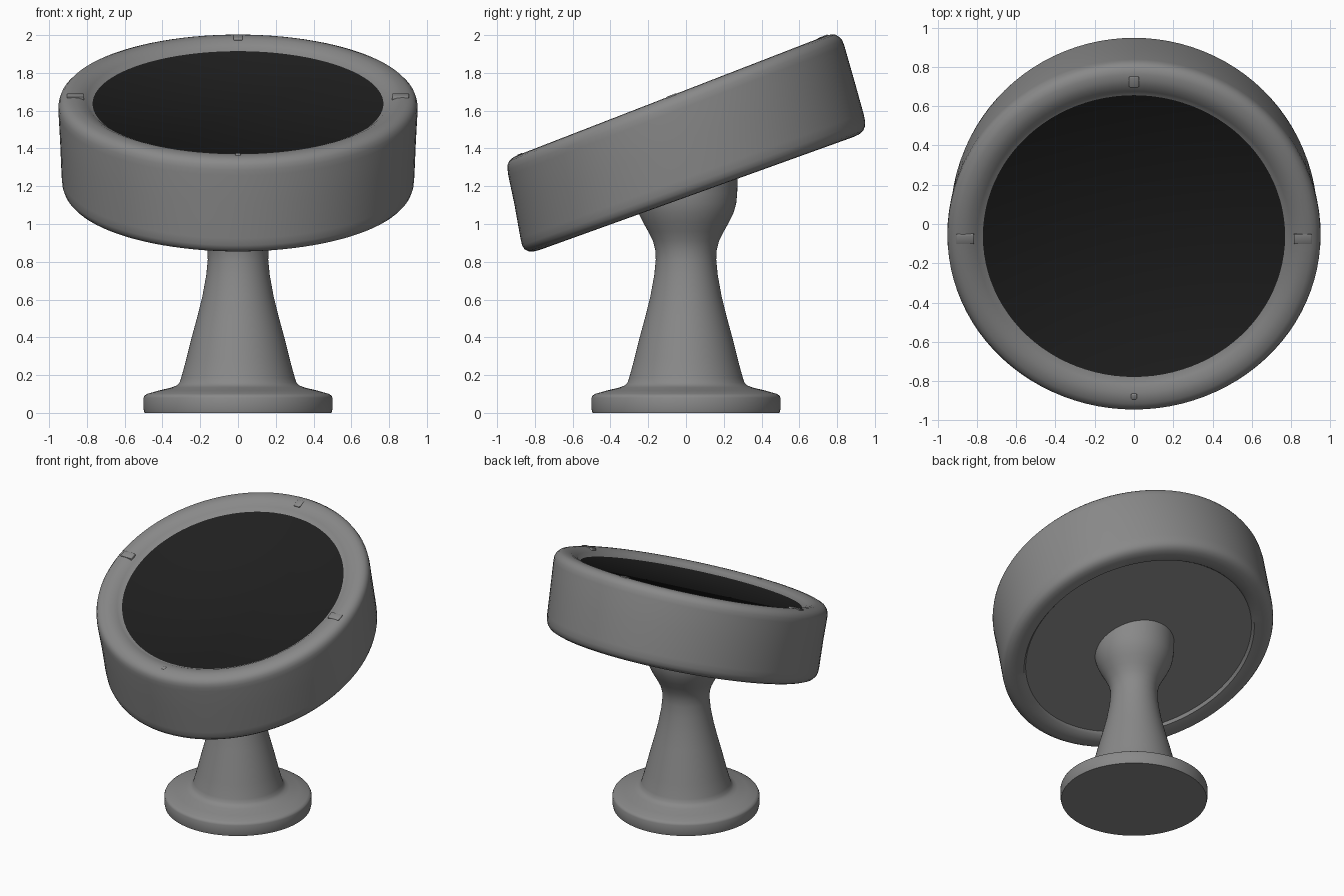
import bpy, bmesh, math
from mathutils import Matrix

if "Cube" in bpy.data.objects:
    bpy.data.objects.remove(bpy.data.objects["Cube"])

SEG = 96


def frame(y, z, tilt, y_scale):
    return (Matrix.Translation((0, y, z)) @ Matrix.Rotation(math.radians(tilt), 4, 'X')
            @ Matrix.Diagonal((1, y_scale, 1, 1)))


# The head's top and underside are tilted slightly differently
TOP = frame(0.01, 1.452, 21.2, 1.0)
BOTTOM = frame(-0.04, 1.43, 19.8, 1.04)


def material(name, v):
    m = bpy.data.materials.new(name)
    m.diffuse_color = (v, v, v, 1)
    m.use_nodes = True
    m.node_tree.nodes["Principled BSDF"].inputs["Base Color"].default_value = m.diffuse_color
    return m


grey = material("mid_grey", 0.25)
black = material("screen_black", 0.0135)


def finish(name, bm, mats, matrix, angle=45):
    bmesh.ops.recalc_face_normals(bm, faces=bm.faces)
    me = bpy.data.meshes.new(name)
    bm.to_mesh(me)
    bm.free()
    ob = bpy.data.objects.new(name, me)
    bpy.context.collection.objects.link(ob)
    for m in mats:
        me.materials.append(m)
    ob.matrix_world = matrix
    bpy.ops.object.select_all(action='DESELECT')
    ob.select_set(True)
    bpy.context.view_layer.objects.active = ob
    bpy.ops.object.shade_smooth_by_angle(angle=math.radians(angle))
    return ob


def lathe(profile):
    """Solid of revolution about z, with flat end caps."""
    bm = bmesh.new()
    rings = []
    for r, z in profile:
        rings.append([bm.verts.new((r * math.cos(2 * math.pi * i / SEG),
                                    r * math.sin(2 * math.pi * i / SEG), z))
                      for i in range(SEG)])
    for a, b in zip(rings, rings[1:]):
        for i in range(SEG):
            j = (i + 1) % SEG
            bm.faces.new((a[i], a[j], b[j], b[i]))
    bm.faces.new(rings[0])
    bm.faces.new(rings[-1])
    return bm


# Pedestal: round foot, concave column and flared neck
stand = [(0.495, 0), (0.5, 0.02), (0.5, 0.08), (0.495, 0.092), (0.48, 0.101),
         (0.42, 0.118), (0.35, 0.135), (0.325, 0.145), (0.31, 0.16), (0.301, 0.185),
         (0.275, 0.28), (0.245, 0.4), (0.215, 0.51), (0.188, 0.62), (0.168, 0.73),
         (0.16, 0.81), (0.162, 0.86), (0.175, 0.91), (0.2, 0.96),
         (0.228, 1.01), (0.252, 1.06), (0.266, 1.11), (0.271, 1.16), (0.275, 1.3)]
finish("pedestal", lathe(stand), [grey], Matrix.Identity(4))

# Tilted drum: rounded rim, recessed underside, sunken dark face
drum = [(0.775, -0.262), (0.79, -0.28), (0.85, -0.285), (0.88, -0.282),
        (0.905, -0.272), (0.921, -0.254), (0.93, -0.23), (0.934, -0.19),
        (0.942, 0.0), (0.951, 0.16), (0.95, 0.19), (0.942, 0.213),
        (0.925, 0.232), (0.90, 0.241), (0.87, 0.244), (0.84, 0.24),
        (0.80, 0.222), (0.77, 0.198)]
bm = lathe(drum)
for f in bm.faces:
    if len(f.verts) == SEG and f.calc_center_median().z > 0:
        f.material_index = 1
for v in bm.verts:
    w = min(1, max(0, (v.co.z + 0.25) / 0.44))
    v.co = (BOTTOM @ v.co).lerp(TOP @ v.co, w)
finish("tilted_drum", bm, [grey, black], Matrix.Identity(4))

# Small marker tabs on the rim at the quarter points
for name, deg, length, width in (("right_tab", 0, 0.09, 0.055),
                                 ("back_tab", 90, 0.06, 0.05),
                                 ("left_tab", 180, 0.09, 0.055),
                                 ("front_tab", 270, 0.03, 0.03)):
    bm = bmesh.new()
    bmesh.ops.create_cube(bm, size=1)
    bmesh.ops.scale(bm, vec=(length, width, 0.03), verts=bm.verts)
    bmesh.ops.bevel(bm, geom=bm.edges[:], offset=0.005, segments=2,
                    affect='EDGES', profile=0.5)
    spin = Matrix.Rotation(math.radians(deg), 4, 'Z')
    finish(name, bm, [grey], TOP @ spin @ Matrix.Translation((0.86, 0, 0.232)))
